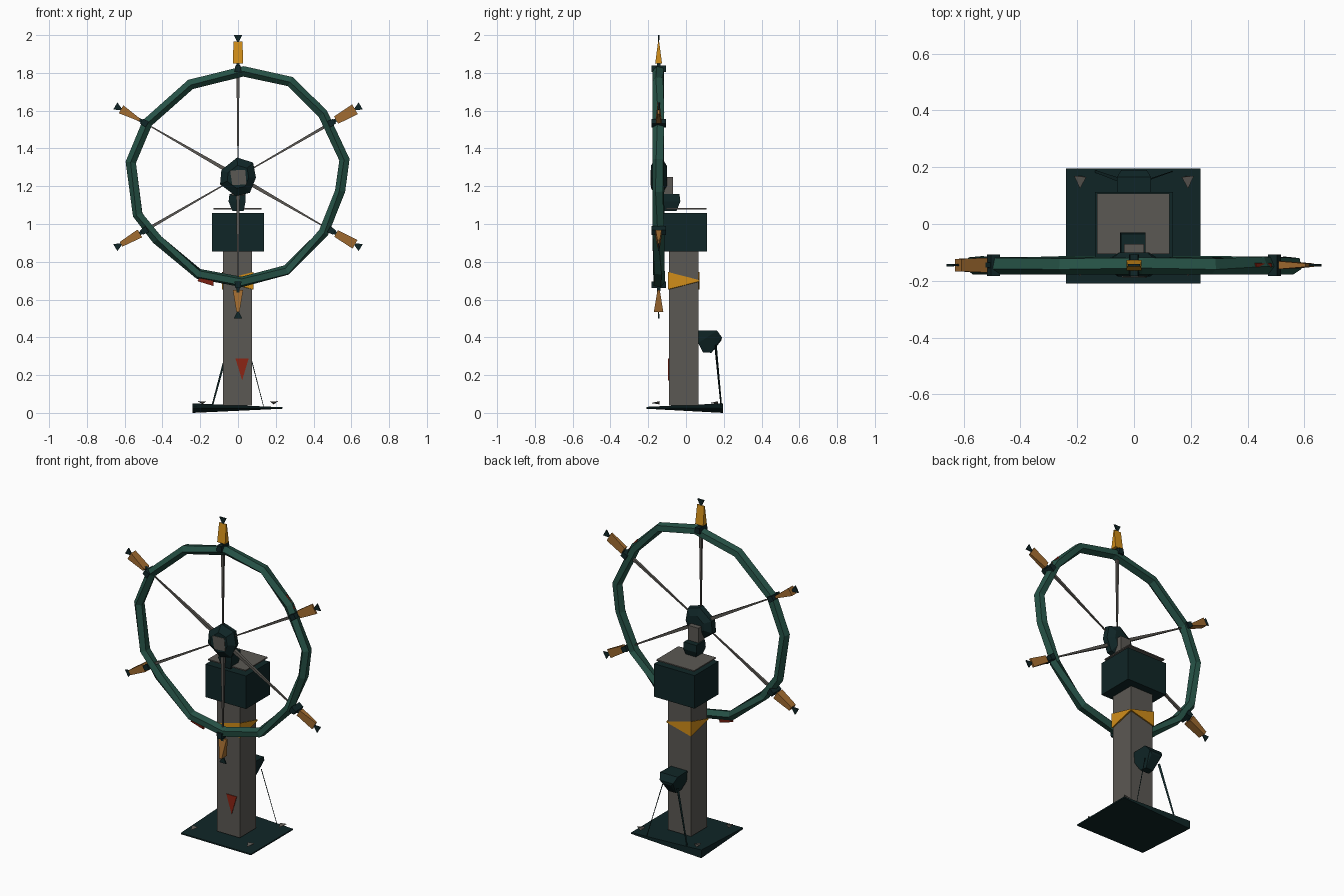
import bpy, bmesh, math, random
from mathutils import Vector

if "Cube" in bpy.data.objects:
    bpy.data.objects.remove(bpy.data.objects["Cube"])

random.seed(4)


def material(name, rgb):
    m = bpy.data.materials.new(name)
    m.diffuse_color = (*rgb, 1)
    m.use_nodes = True
    m.node_tree.nodes["Principled BSDF"].inputs["Base Color"].default_value = m.diffuse_color
    return m


GREEN = material("rim green", (0.019, 0.085, 0.062))
TEAL = material("dark teal", (0.005, 0.019, 0.020))
GREY = material("stone grey", (0.105, 0.098, 0.087))
ORANGE = material("bright orange", (0.64, 0.27, 0.010))
BROWN = material("warm brown", (0.36, 0.15, 0.030))
RED = material("rust red", (0.26, 0.018, 0.007))


def loft(name, loops, mat, closed=False):
    """Skin a series of equal-length point loops; cap the ends unless closed."""
    bm = bmesh.new()
    rows = [[bm.verts.new(p) for p in loop] for loop in loops]
    n = len(rows[0])
    pairs = list(zip(rows, rows[1:])) + ([(rows[-1], rows[0])] if closed else [])
    for a, b in pairs:
        for i in range(n):
            j = (i + 1) % n
            bm.faces.new((a[i], a[j], b[j], b[i]))
    if not closed:
        bm.faces.new(rows[0][::-1])
        bm.faces.new(rows[-1])
    bmesh.ops.remove_doubles(bm, verts=bm.verts, dist=1e-5)
    bmesh.ops.recalc_face_normals(bm, faces=bm.faces)
    mesh = bpy.data.meshes.new(name)
    bm.to_mesh(mesh)
    bm.free()
    mesh.materials.append(mat)
    obj = bpy.data.objects.new(name, mesh)
    bpy.context.collection.objects.link(obj)
    return obj


def rect(x0, x1, y0, y1, z):
    return [(x0, y0, z), (x1, y0, z), (x1, y1, z), (x0, y1, z)]


def box(name, x0, x1, y0, y1, z0, z1, mat):
    return loft(name, [rect(x0, x1, y0, y1, z0), rect(x0, x1, y0, y1, z1)], mat)


def hull(name, points, mat):
    bm = bmesh.new()
    for p in points:
        bm.verts.new(p)
    bmesh.ops.convex_hull(bm, input=bm.verts)
    mesh = bpy.data.meshes.new(name)
    bm.to_mesh(mesh)
    bm.free()
    mesh.materials.append(mat)
    obj = bpy.data.objects.new(name, mesh)
    bpy.context.collection.objects.link(obj)
    return obj


WHEEL = Vector((0, -0.145, 1.25))
AXIAL = Vector((0, 1, 0))


def radial(name, deg, r0, r1, inner, outer, mat):
    """Tapered bar along a wheel radius; inner/outer = (tangential, axial) half widths."""
    a = math.radians(deg)
    d = Vector((math.cos(a), 0, math.sin(a)))
    t = Vector((-math.sin(a), 0, math.cos(a)))
    loops = [[WHEEL + d * r + t * (sx * w) + AXIAL * (sy * h)
              for sx, sy in ((-1, -1), (1, -1), (1, 1), (-1, 1))]
             for r, (w, h) in ((r0, inner), (r1, outer))]
    return loft(name, loops, mat)


def rod(name, p, q, r0, r1, mat):
    """Thin three-sided rod between two points."""
    p, q = Vector(p), Vector(q)
    d = (q - p).normalized()
    u = d.orthogonal().normalized()
    v = d.cross(u)
    ring = [u * math.cos(k * math.tau / 3) + v * math.sin(k * math.tau / 3) for k in range(3)]
    return loft(name, [[p + w * r0 for w in ring], [q + w * r1 for w in ring]], mat)


# base slab, thick only at the back left corner
loft("base", [
    [(-0.24, -0.21, 0.024), (0.235, -0.21, 0.022), (0.235, 0.195, 0.022), (-0.24, 0.195, 0.0)],
    [(-0.24, -0.21, 0.032), (0.235, -0.21, 0.030), (0.235, 0.195, 0.030), (-0.24, 0.195, 0.05)],
], TEAL)

# small bolt plates on the base corners
for sx in (-1, 1):
    for sy in (-1, 1):
        x, y = sx * 0.19, sy * 0.155 - 0.005
        hull("base_bolt", [(x + 0.022 * sx, y + 0.02, 0.062), (x - 0.022 * sx, y + 0.015, 0.06),
                           (x, y - 0.025, 0.052), (x, y + 0.02, 0.045)], GREY)

# post, cap and top plate
box("post", -0.08, 0.075, -0.09, 0.065, 0.04, 0.86, GREY)
box("post_cap", -0.137, 0.137, -0.118, 0.112, 0.855, 1.057, TEAL)
box("top_plate", -0.13, 0.125, -0.105, 0.108, 1.077, 1.084, GREY)

# band, tall on two opposite corners and pinched on the other two
corners = [(-0.085, -0.096, 0.003), (0.082, -0.096, 0.046),
           (0.082, 0.071, 0.003), (-0.085, 0.071, 0.046)]
loft("post_band", [[(x, y, 0.70 - h) for x, y, h in corners],
                   [(x, y, 0.70 + h) for x, y, h in corners]], ORANGE)

# red marker on the front of the post
tri = [(-0.013, 0.287), (0.056, 0.287), (0.022, 0.172)]
loft("post_marker", [[(x, y, z) for x, z in tri] for y in (-0.089, -0.094)], RED)

# counterweight on the back, with its stays
weight = [(0.065, 0.435, 0.055), (0.165, 0.435, 0.06), (0.19, 0.40, 0.045),
          (0.188, 0.385, 0.03), (0.135, 0.318, 0.025), (0.09, 0.32, 0.03), (0.065, 0.37, 0.05)]
hull("counterweight", [(s * w, y, z) for y, z, w in weight for s in (-1, 1)], TEAL)
rod("stay_left", (-0.05, 0.155, 0.36), (-0.135, 0.185, 0.045), 0.008, 0.005, TEAL)
rod("stay_right", (0.05, 0.155, 0.36), (0.135, 0.185, 0.035), 0.003, 0.002, TEAL)

# bearing block and axle
loft("bearing_block", [
    rect(-0.03, 0.03, -0.115, -0.05, 1.07),
    rect(-0.05, 0.04, -0.12, -0.03, 1.12),
    rect(-0.045, 0.04, -0.12, -0.035, 1.16),
], TEAL)
box("axle", -0.035, 0.035, -0.13, -0.07, 1.15, 1.25, GREY)

# hub, an irregular faceted drum with a grey face
hub = [(-0.088, 1.285), (-0.005, 1.352), (0.08, 1.325), (0.095, 1.245),
       (0.063, 1.165), (-0.012, 1.148), (-0.095, 1.21)]
loft("hub", [[(x * s, y, 1.25 + (z - 1.25) * s) for x, z in hub]
             for y, s in ((-0.185, 0.6), (-0.155, 1.0), (-0.125, 0.95), (-0.10, 0.55))], TEAL)
face = [(-0.042, 1.283), (0.038, 1.287), (0.045, 1.21), (-0.03, 1.205)]
loft("hub_face", [[(x, y, z) for x, z in face] for y in (-0.18, -0.188)], GREY)

# rim, an uneven polygon of five-sided tube
outline = [(0.03, 1.836), (0.29, 1.78), (0.47, 1.60), (0.592, 1.345), (0.57, 1.17),
           (0.475, 0.94), (0.27, 0.73), (0.02, 0.665), (-0.22, 0.71), (-0.45, 0.90),
           (-0.555, 1.04), (-0.595, 1.33), (-0.505, 1.55), (-0.265, 1.765)]
loops = []
for x, z in outline:
    out = Vector((x, 0, z - 1.25))
    size = out.length
    out.normalize()
    turn = random.uniform(-0.6, 0.6)
    loops.append([WHEEL + out * (size - 0.028 + 0.029 * math.cos(turn + k * math.tau / 5))
                  + AXIAL * (0.033 * math.sin(turn + k * math.tau / 5)) for k in range(5)])
loft("rim", loops, GREEN, closed=True)

# spokes, rim collars, handles and handle tips
handles = [
    (30, (0.022, 0.014), (0.030, 0.006), BROWN),
    (90, (0.027, 0.018), (0.024, 0.003), ORANGE),
    (150, (0.007, 0.026), (0.024, 0.022), BROWN),
    (210, (0.024, 0.026), (0.014, 0.022), BROWN),
    (270, (0.027, 0.006), (0.008, 0.025), BROWN),
    (330, (0.020, 0.016), (0.026, 0.006), BROWN),
]
for deg, inner, outer, mat in handles:
    wide_rim = deg in (30, 90, 210)
    a, b = ((0.003, 0.003), (0.008, 0.008)) if wide_rim else ((0.010, 0.010), (0.003, 0.003))
    radial("spoke", deg, 0.07, 0.55, a, b, GREY)
    radial("rim_collar", deg, 0.555, 0.59, (0.018, 0.038), (0.014, 0.038), TEAL)
    radial("handle_neck", deg, 0.575, 0.62, (0.010, 0.010), (0.008, 0.008), TEAL)
    radial("handle", deg, 0.60, 0.715, inner, outer, mat)
    radial("handle_tip", deg, 0.71, 0.75, (0.003, 0.003), (0.022, 0.004), TEAL)

# red flashes on the rim
for deg, r in ((38, 0.575), (253, 0.585)):
    radial("rim_flash", deg, r - 0.025, r + 0.006, (0.035, 0.014), (0.045, 0.006), RED)
